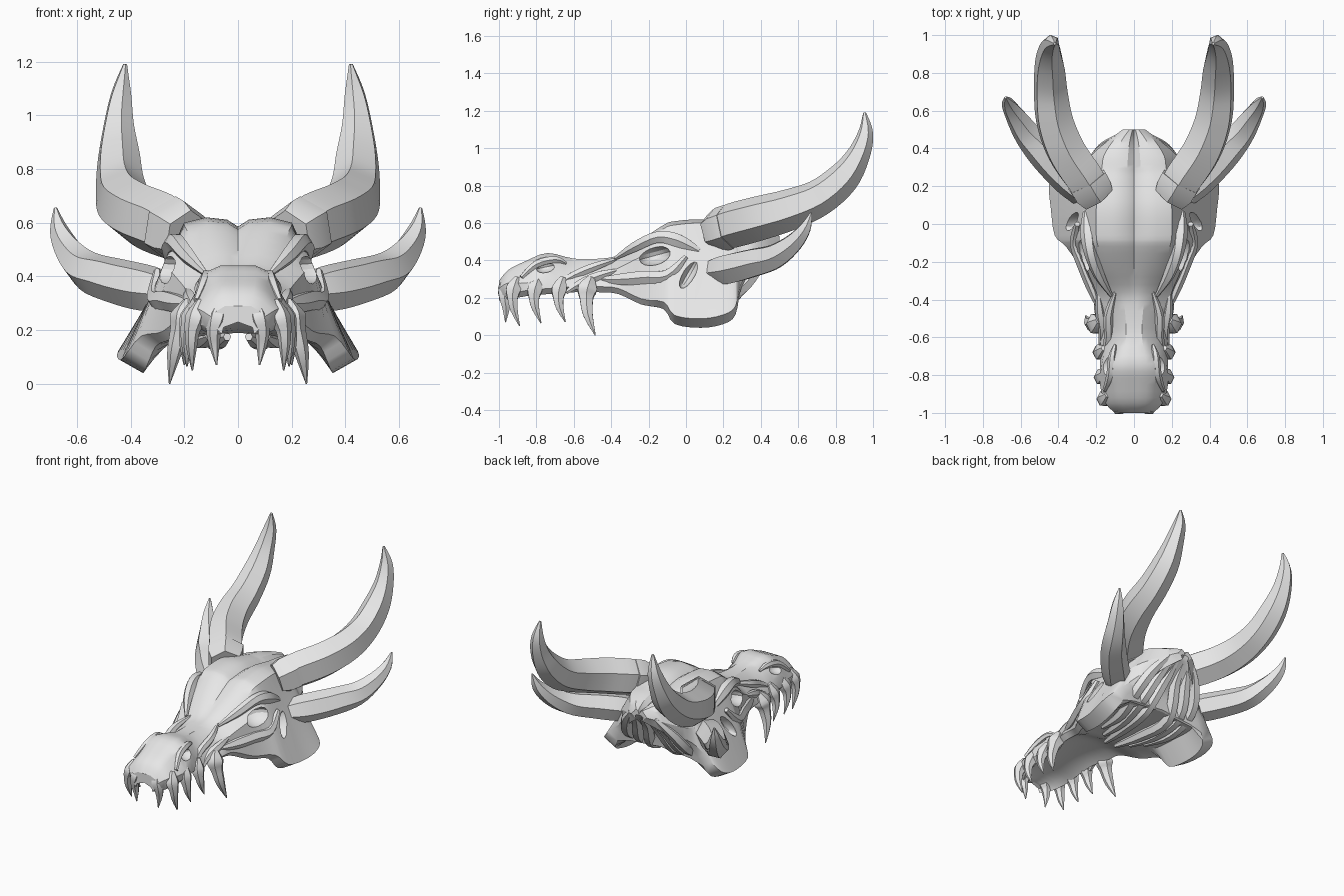
import bpy
import bmesh
import math
from mathutils import Vector, Matrix

cube = bpy.data.objects.get("Cube")
if cube:
    bpy.data.objects.remove(cube, do_unlink=True)

# Single bone colour
bone = bpy.data.materials.new("pale_grey_bone")
bone.use_nodes = True
bone.diffuse_color = (0.8, 0.8, 0.8, 1)
bone.node_tree.nodes["Principled BSDF"].inputs["Base Color"].default_value = bone.diffuse_color


def smooth_rows(rows, steps):
    """Catmull-Rom interpolation through rows of any length."""
    result = []
    last = len(rows) - 1
    for i in range(last):
        before, start, end, after = (rows[max(i - 1, 0)], rows[i],
                                     rows[i + 1], rows[min(i + 2, last)])
        for k in range(steps):
            t = k / steps
            result.append([
                b + t * ((c - a) + t * ((2 * a - 5 * b + 4 * c - d)
                                        + t * (3 * b - a - 3 * c + d))) / 2
                for a, b, c, d in zip(before, start, end, after)])
    result.append(list(rows[-1]))
    return result


def loft(bm, rings):
    """Skin a row of closed rings and cap both ends."""
    loops = [[bm.verts.new(p) for p in ring] for ring in rings]
    count = len(loops[0])
    for lower, upper in zip(loops, loops[1:]):
        for i in range(count):
            j = (i + 1) % count
            bm.faces.new((lower[i], lower[j], upper[j], upper[i]))
    bm.faces.new(loops[0])
    bm.faces.new(loops[-1])
    bmesh.ops.recalc_face_normals(bm, faces=bm.faces)


def make_object(name, bm):
    mesh = bpy.data.meshes.new(name)
    bm.to_mesh(mesh)
    bm.free()
    mesh.materials.append(bone)
    obj = bpy.data.objects.new(name, mesh)
    bpy.context.collection.objects.link(obj)
    return obj


def activate(obj):
    for other in bpy.context.selected_objects:
        other.select_set(False)
    obj.select_set(True)
    bpy.context.view_layer.objects.active = obj


def shade(obj, angle):
    activate(obj)
    bpy.ops.object.shade_smooth_by_angle(angle=math.radians(angle))


def sweep_pair(name, path, flat=1.0, steps=4, roll=0):
    """Tapered six-sided tube along (x, y, z, radius) points, on both sides."""
    rows = smooth_rows(path, steps)
    points = [Vector(r[:3]) for r in rows]
    rings = []
    for i, p in enumerate(points):
        ahead = points[min(i + 1, len(points) - 1)]
        tangent = (ahead - points[max(i - 1, 0)]).normalized()
        across = Vector((1, 0, 0))
        across = (across - tangent * tangent.x).normalized()
        up = across.cross(tangent)
        radius = max(rows[i][3], 0.003)
        turns = [math.tau * k / 6 + math.radians(roll) for k in range(6)]
        rings.append([p + radius * (across * math.cos(a) * flat + up * math.sin(a))
                      for a in turns])
    for label, sign in (("left", 1), ("right", -1)):
        bm = bmesh.new()
        loft(bm, [[(v.x * sign, v.y, v.z) for v in ring] for ring in rings])
        shade(make_object(f"{label}_{name}", bm), 35)


# Skull: y, top, crown half width, side half width, side height, rim half width, rim height
stations = [
    (-1.0, .29, .08, .10, .25, .09, .185),
    (-.95, .35, .10, .15, .28, .14, .19),
    (-.85, .40, .11, .18, .28, .18, .21),
    (-.74, .44, .11, .17, .32, .18, .22),
    (-.60, .41, .07, .15, .31, .18, .23),
    (-.46, .41, .08, .18, .32, .21, .23),
    (-.36, .43, .11, .20, .36, .22, .22),
    (-.24, .51, .16, .25, .42, .28, .165),
    (-.12, .59, .19, .27, .46, .36, .14),
    (-.06, .61, .20, .27, .46, .42, .06),
    (.08, .62, .20, .27, .44, .44, .04),
    (.20, .60, .19, .27, .42, .45, .06),
    (.265, .585, .18, .27, .40, .42, .11),
    (.295, .58, .17, .26, .40, .29, .25),
    (.36, .57, .16, .23, .42, .22, .32),
    (.44, .55, .11, .14, .46, .13, .40),
    (.50, .53, .04, .06, .49, .05, .46),
]


def skull_ring(row):
    y, top, crown, side, mid, rim, low = row
    groove = min(max((y + .4) * .1, 0), .035)
    wing = min(max((rim - .3) / .15, 0), 1)
    roof = max(low + .025, .17)
    half = [(crown * .2, top - groove / 4), (crown * .6, top), (crown, top - .02),
            (side, mid), (rim, low + .03 + .02 * wing),
            (rim - .03 - .06 * wing, low), (rim * .6, roof)]
    outline = [(0, top - groove)] + half + [(0, roof + .02)]
    outline += [(-x, z) for x, z in reversed(half)]
    return [(x, y, z) for x, z in outline]


bm = bmesh.new()
loft(bm, [skull_ring(r) for r in smooth_rows(stations, 3)])
skull = make_object("skull", bm)

# Sockets cut into the skull: centre, radii, tilt
hollows = [
    ((.29, -.17, .425), (.11, .09, .05), 15),     # eye
    ((.16, -.75, .365), (.06, .055, .03), 12),    # nostril
    ((.36, .02, .335), (.09, .035, .095), -30),   # cheek slit
]
bm = bmesh.new()
for centre, radii, tilt in hollows:
    for sign in (1, -1):
        place = (Matrix.Translation((centre[0] * sign, centre[1], centre[2]))
                 @ Matrix.Rotation(math.radians(tilt), 4, "X")
                 @ Matrix.Diagonal((*radii, 1)))
        bmesh.ops.create_uvsphere(bm, u_segments=14, v_segments=8, radius=1, matrix=place)
cutter = make_object("socket_cutter", bm)
cutter.hide_render = True
activate(skull)
cut = skull.modifiers.new("sockets", "BOOLEAN")
cut.operation = "DIFFERENCE"
cut.solver = "EXACT"
cut.object = cutter
bpy.ops.object.modifier_apply(modifier=cut.name)
bpy.data.objects.remove(cutter, do_unlink=True)
shade(skull, 30)

# Great horns with a collar at the root
sweep_pair("great_horn", [
    (.20, .15, .555, .10), (.26, .24, .585, .12), (.36, .39, .625, .12),
    (.42, .55, .67, .112), (.44, .71, .735, .10), (.445, .84, .84, .088),
    (.445, .92, .96, .064), (.435, .96, 1.08, .042), (.42, .955, 1.19, .008),
], flat=.95, roll=-20)
sweep_pair("great_horn_collar", [
    (.19, .14, .55, .10), (.22, .18, .565, .12), (.25, .23, .58, .122),
], steps=1, roll=-20)

# Lower side horns
sweep_pair("side_horn", [
    (.26, .15, .34, .07), (.34, .23, .355, .088), (.46, .35, .385, .085),
    (.56, .47, .42, .074), (.625, .57, .49, .056), (.665, .635, .57, .036),
    (.68, .67, .655, .006),
])

# Teeth: base x, tip x, tip y, tip height, thickness
teeth = [
    (.08, .08, -.965, .07, .032),
    (.16, .17, -.89, .05, .032),
    (.175, .19, -.775, .065, .032),
    (.18, .20, -.645, .07, .032),
    (.205, .255, -.485, 0, .042),
]
for number, (base, tip, y, low, thick) in enumerate(teeth, 1):
    start = max(y - thick, -.965)
    middle = (.22 + low) / 2
    sweep_pair(f"tooth_{number}", [
        (base - .02, start + .02, .31, thick * .5),
        (base - .005, start, .25, thick * 1.4),
        (base + .01, start - .005, .20, thick),
        ((base + tip) / 2 + .008, start + .003, middle, thick * .7),
        (tip, y, low, .003),
    ], steps=3, flat=.9)

# Bony ridges over the brow, cheeks, muzzle and back of the head
sweep_pair("brow_ridge", [
    (.12, -.38, .41, .01), (.185, -.27, .475, .03), (.23, -.15, .525, .035),
    (.245, -.04, .505, .04), (.25, .07, .45, .02),
])
sweep_pair("cheek_bar", [
    (.18, -.46, .30, .01), (.215, -.34, .30, .035), (.26, -.22, .31, .04),
    (.305, -.10, .32, .035), (.30, .0, .42, .015),
])
sweep_pair("upper_muzzle_ridge", [
    (.10, -.36, .41, .008), (.135, -.48, .37, .024),
    (.135, -.60, .32, .024), (.165, -.72, .25, .012),
])
sweep_pair("lower_muzzle_ridge", [
    (.19, -.36, .35, .008), (.18, -.46, .32, .026),
    (.165, -.56, .28, .024), (.175, -.64, .23, .012),
])
sweep_pair("nostril_rim", [
    (.10, -.64, .385, .008), (.115, -.70, .405, .02),
    (.125, -.80, .38, .022), (.155, -.88, .31, .012),
])
for index in range(3):
    inset = index * .065
    sweep_pair(f"nape_ridge_{index + 1}", [
        (.09 - inset / 2, .46, .48, .015),
        (.17 - inset, .39 - inset / 4, .375, .036),
        (.22 - inset, .29 - inset / 2, .25 - inset / 2, .04),
        (.20 - inset, .12 - inset, .165, .036),
        (.17 - inset, -.10 - inset, .175, .015),
    ])
